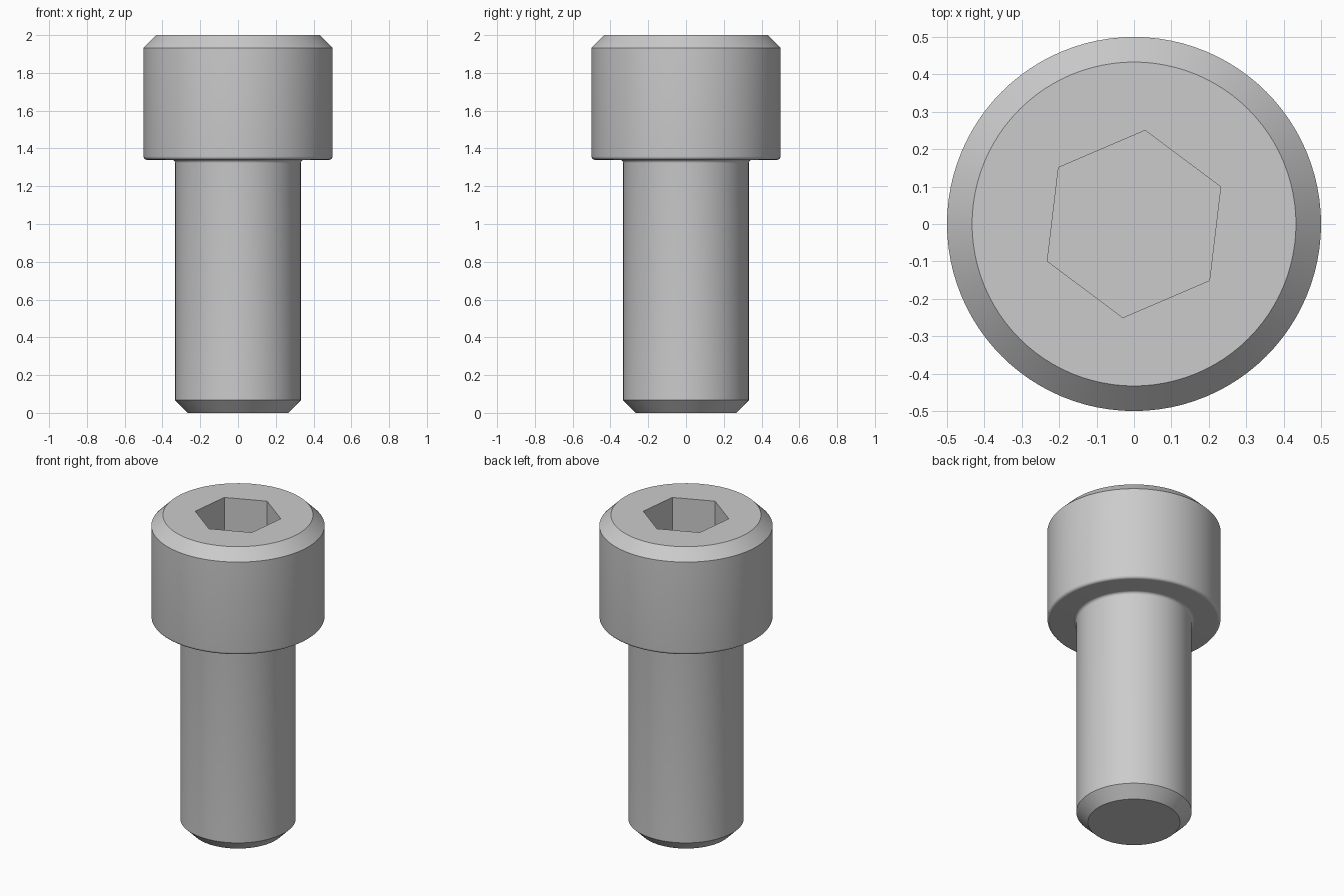
import bpy
import bmesh
from math import sin, cos, pi, radians

SEGMENTS = 96
SHANK_R, HEAD_R = 0.333, 0.5
HEAD_Z, TOP_Z = 1.34, 2.0
CHAMFER = 0.067
FILLET = 0.018
HEX_R, HEX_TURN, HEX_DEPTH = 0.252, radians(23.2), 0.33

if "Cube" in bpy.data.objects:
    bpy.data.objects.remove(bpy.data.objects["Cube"])


def arc(r, z, start, end, steps=6):
    """Quarter-round profile points about the centre (r, z)."""
    angles = [radians(start + (end - start) * i / steps) for i in range(steps + 1)]
    return [(r + FILLET * cos(a), z + FILLET * sin(a)) for a in angles]


def ring(bm, r, z, count, turn=0.0):
    angles = [turn + 2 * pi * i / count for i in range(count)]
    return [bm.verts.new((r * cos(a), r * sin(a), z)) for a in angles]


def skin(bm, low, high):
    n = len(low)
    for i in range(n):
        j = (i + 1) % n
        bm.faces.new((low[i], low[j], high[j], high[i]))


def loop_edges(bm, verts):
    return [bm.edges.get((v, verts[i - 1])) for i, v in enumerate(verts)]


# Turned outline from the tip up to the rim of the head
profile = [(SHANK_R - CHAMFER, 0), (SHANK_R, CHAMFER)]
profile += arc(SHANK_R + FILLET, HEAD_Z - FILLET, 180, 90)
profile += arc(HEAD_R - FILLET, HEAD_Z + FILLET, -90, 0)
profile += [(HEAD_R, TOP_Z - CHAMFER), (HEAD_R - CHAMFER, TOP_Z)]

bm = bmesh.new()
rings = [ring(bm, r, z, SEGMENTS) for r, z in profile]
for low, high in zip(rings, rings[1:]):
    skin(bm, low, high)
bm.faces.new(rings[0][::-1])

# Hexagonal socket with a flat floor
mouth = ring(bm, HEX_R, TOP_Z, 6, HEX_TURN)
floor = ring(bm, HEX_R, TOP_Z - HEX_DEPTH, 6, HEX_TURN)
skin(bm, mouth, floor)
bm.faces.new(floor)

# Flat top face between the rim and the socket mouth
bmesh.ops.triangle_fill(bm, use_beauty=True, normal=(0, 0, 1),
                        edges=loop_edges(bm, rings[-1]) + loop_edges(bm, mouth))
bmesh.ops.recalc_face_normals(bm, faces=bm.faces[:])

mesh = bpy.data.meshes.new("socket_head_bolt")
bm.to_mesh(mesh)
bm.free()
bolt = bpy.data.objects.new("socket_head_bolt", mesh)
bpy.context.collection.objects.link(bolt)

# Plain grey metal
grey = bpy.data.materials.new("light_grey")
grey.use_nodes = True
colour = (0.6, 0.6, 0.6, 1)
grey.diffuse_color = colour
grey.node_tree.nodes["Principled BSDF"].inputs["Base Color"].default_value = colour
mesh.materials.append(grey)

bpy.ops.object.select_all(action="DESELECT")
bolt.select_set(True)
bpy.context.view_layer.objects.active = bolt
bpy.ops.object.shade_smooth_by_angle(angle=radians(30))
